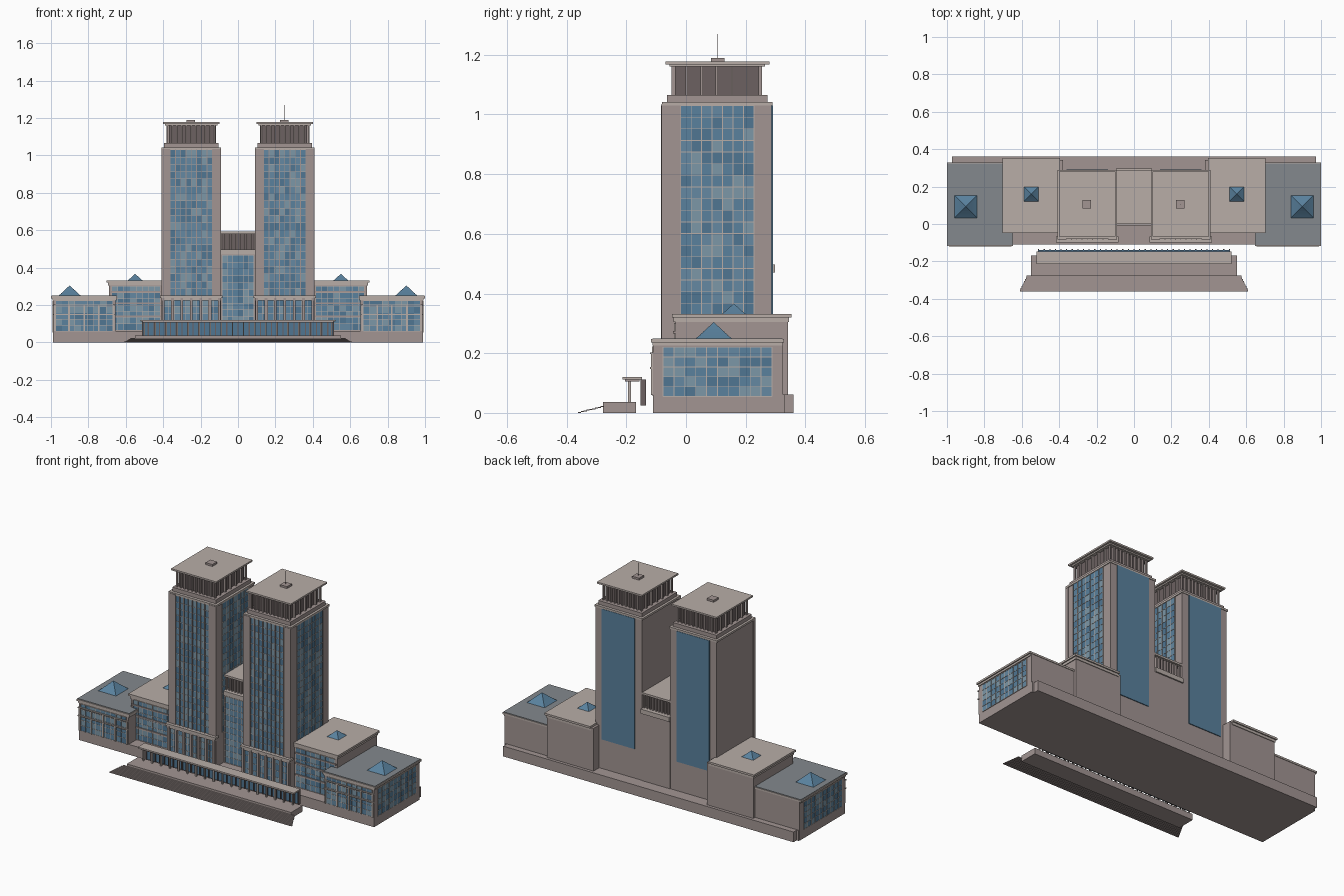
import bpy, bmesh, random
from mathutils import Vector

if "Cube" in bpy.data.objects:
    bpy.data.objects.remove(bpy.data.objects["Cube"])

random.seed(4)


def material(name, rgb):
    m = bpy.data.materials.new(name)
    m.diffuse_color = (*rgb, 1)
    m.use_nodes = True
    m.node_tree.nodes["Principled BSDF"].inputs["Base Color"].default_value = m.diffuse_color
    return m


WALL = material("stone", (0.36, 0.30, 0.29))
ROOF = material("pale_stone", (0.48, 0.42, 0.39))
SLATE = material("slate_roof", (0.23, 0.25, 0.27))
DARK = material("dark_louvre", (0.15, 0.12, 0.12))
GLASS = [material("glass_%d" % i, c) for i, c in enumerate(
    [(0.08, 0.18, 0.29), (0.10, 0.22, 0.34), (0.13, 0.25, 0.36), (0.20, 0.31, 0.39)])]


def add_box(bm, x0, x1, y0, y1, z0, z1, mat=0):
    v = [bm.verts.new((x, y, z)) for z in (z0, z1) for x, y in ((x0, y0), (x1, y0), (x1, y1), (x0, y1))]
    for f in ((3, 2, 1, 0), (4, 5, 6, 7), (0, 1, 5, 4), (1, 2, 6, 5), (2, 3, 7, 6), (3, 0, 4, 7)):
        bm.faces.new([v[i] for i in f]).material_index = mat


def finish(bm, name, mats):
    me = bpy.data.meshes.new(name)
    bmesh.ops.recalc_face_normals(bm, faces=bm.faces)
    bm.to_mesh(me)
    bm.free()
    for m in mats:
        me.materials.append(m)
    ob = bpy.data.objects.new(name, me)
    bpy.context.collection.objects.link(ob)
    return ob


def boxes(name, mat, *dims):
    bm = bmesh.new()
    for d in dims:
        add_box(bm, *d)
    return finish(bm, name, [mat])


def span(c, half):
    return c - half, c + half


def facade(name, axis, side, at, u0, u1, z0, z1, nu, nz):
    """Glass panels in mixed blues with a raised mullion grid, on a wall at x or y = at."""
    def put(bm, a, b, c, d, depth, mat=0):
        w = sorted((at - side * 0.002, at + side * depth))
        if axis == 'x':
            add_box(bm, *w, a, b, c, d, mat)
        else:
            add_box(bm, a, b, *w, c, d, mat)
    du, dz = (u1 - u0) / nu, (z1 - z0) / nz
    bm = bmesh.new()
    for i in range(nu):
        for j in range(nz):
            put(bm, u0 + i * du, u0 + i * du + du, z0 + j * dz, z0 + j * dz + dz, 0.002, random.randrange(4))
    finish(bm, name + "_glass", GLASS)
    bm = bmesh.new()
    for i in range(nu + 1):
        put(bm, *span(u0 + i * du, 0.0012), z0, z1, 0.004)
    for j in range(nz + 1):
        put(bm, u0, u1, *span(z0 + j * dz, 0.0012), 0.0035)
    finish(bm, name + "_mullions", [ROOF])


def skylight(name, cx, cy, half, z, h, n=5):
    """Pyramid of overlapping glass tiers."""
    bm = bmesh.new()
    for k in range(n):
        r0, r1 = half * (1 - k / n), half * (1 - (k + 1) / n) * 0.94 + 0.0005
        za, zb = z + h * k / n, z + h * (k + 1) / n
        ring = [[bm.verts.new((cx + sx * r, cy + sy * r, zz)) for sx, sy in ((-1, -1), (1, -1), (1, 1), (-1, 1))]
                for r, zz in ((r0, za), (r1, zb))]
        for i in range(4):
            j = (i + 1) % 4
            bm.faces.new((ring[0][i], ring[0][j], ring[1][j], ring[1][i]))
        bm.faces.new(ring[0][::-1])
        bm.faces.new(ring[1])
    finish(bm, name, [GLASS[1]])


def louvre_crown(name, x0, x1, y0, y1, z0, z1, nx, ny):
    """Dark recessed core surrounded by slim posts."""
    boxes(name + "_core", DARK, (x0 + .012, x1 - .012, y0 + .012, y1 - .012, z0, z1))
    posts = []
    for i in range(nx + 1):
        x = x0 + .005 + (x1 - x0 - .01) * i / nx
        posts += [(*span(x, .004), *span(y, .006), z0, z1) for y in (y0 + .006, y1 - .006)]
    for i in range(1, ny):
        y = y0 + (y1 - y0) * i / ny
        posts += [(*span(x, .006), *span(y, .004), z0, z1) for x in (x0 + .006, x1 - .006)]
    boxes(name + "_posts", WALL, *posts)


# Shared podium
boxes("podium", WALL, (-.985, .985, -.11, .33, 0, .062), (-.972, .972, .32, .36, 0, .062))

# Towers (not mirrored: the panelled side windows both face right)
for tag, cx in (("left", -.25), ("right", .25)):
    n = tag + "_tower"
    boxes(n + "_shaft", WALL, (*span(cx, .155), -.076, .287, .05, 1.04))
    boxes(n + "_corner_piers", WALL, *[(*span(cx + s * .136, .023), -.082, -.06, .06, 1.035) for s in (-1, 1)])
    boxes(n + "_setback", WALL, (*span(cx, .146), -.063, .273, 1.04, 1.065))
    boxes(n + "_parapet", ROOF, (*span(cx, .16), -.08, .29, 1.03, 1.042))
    facade(n + "_front", 'y', -1, -.076, cx - .112, cx + .112, .25, 1.03, 8, 20)
    boxes(n + "_front_fins", WALL, *[(*span(cx + .028 * i, .002), -.084, -.076, .25, 1.03) for i in range(-4, 5)])
    facade(n + "_side", 'x', 1, cx + .155, -.018, .228, .25, 1.03, 7, 20)
    boxes(n + "_back_glass", GLASS[1], (*span(cx, .11), .28, .292, .24, 1.03))
    louvre_crown(n + "_crown", cx - .132, cx + .132, -.048, .255, 1.065, 1.165, 10, 6)
    boxes(n + "_roof", ROOF, (*span(cx, .14), -.055, .265, 1.16, 1.168), (*span(cx, .151), -.068, .28, 1.168, 1.178))
    boxes(n + "_roof_hatch", WALL, (*span(cx - .003, .023), .083, .129, 1.178, 1.19))
    # Entrance colonnade at the foot
    facade(n + "_lobby", 'y', -1, -.083, cx - .15, cx + .15, .07, .235, 10, 4)
    boxes(n + "_colonnade", WALL, *[(*span(cx + .05 * i, .007), -.098, -.08, .06, .24) for i in range(-3, 4)])
    boxes(n + "_colonnade_cornice", ROOF, (*span(cx, .168), -.1, -.066, .238, .25),
          (*span(cx, .16), -.096, -.07, .225, .238))
boxes("antenna", DARK, (*span(.247, .001), *span(.106, .001), 1.19, 1.27))

# Central link block
boxes("link_body", WALL, (-.096, .096, 0, .29, .05, .47))
boxes("link_cornice", ROOF, (-.096, .096, -.008, .298, .47, .497))
louvre_crown("link_crown", -.094, .094, .012, .275, .497, .58, 9, 6)
boxes("link_roof", ROOF, (-.096, .096, 0, .285, .58, .592))
facade("link_front", 'y', -1, 0, -.085, .085, .065, .465, 6, 11)

# Stepped wings on both sides
for tag, s in (("left", -1), ("right", 1)):
    def mx(a, b):
        return sorted((s * a, s * b))

    n = tag + "_inner_wing"
    boxes(n + "_body", WALL, (*mx(.38, .69), -.036, .342, .05, .32))
    boxes(n + "_roof", ROOF, (*mx(.395, .702), -.047, .353, .32, .332), (*mx(.395, .695), -.042, .346, .305, .32))
    facade(n + "_front", 'y', -1, -.036, *mx(.415, .675), .065, .3, 8, 7)
    boxes(n + "_sills", WALL, *[(*mx(.41, .685), -.044, -.036, *span(z, .004)) for z in (.14, .21, .27)])
    skylight(n + "_skylight", s * .55, .16, .039, .332, .034)

    n = tag + "_outer_wing"
    boxes(n + "_body", WALL, (*mx(.655, .988), -.11, .325, 0, .238))
    boxes(n + "_cornice", ROOF, (*mx(.646, 1), -.117, .328, .236, .247), (*mx(.65, .993), -.112, .323, .225, .236))
    boxes(n + "_roof", SLATE, (*mx(.65, .996), -.112, .324, .246, .25))
    facade(n + "_front", 'y', -1, -.11, *mx(.67, .975), .06, .222, 9, 5)
    facade(n + "_end", 'x', s, s * .988, -.077, .288, .055, .22, 10, 5)
    boxes(n + "_front_bars", ROOF, *[(*mx(.655, .99), -.12, -.11, *span(z, .003)) for z in (.15, .2)],
          *[(*span(s * (.665 + .079 * i), .004), -.118, -.11, .06, .2) for i in range(5)])
    skylight(n + "_skylight", s * .9, .093, .06, .25, .054)

# Entrance canopy, glazed screen and platform
boxes("entrance_platform", WALL, (-.55, .55, -.278, -.168, 0, .036))
boxes("canopy_roof", ROOF, (-.522, .522, -.213, -.148, .112, .121))
boxes("canopy_beam", WALL, (-.51, .51, -.205, -.155, .106, .112))
boxes("canopy_columns", ROOF, *[(*span(-.5 + i / 17, .004), -.194, -.184, .036, .107) for i in range(18)])
boxes("entrance_glass", GLASS[0], (-.51, .51, -.146, -.14, .025, .112))
boxes("entrance_fins", DARK, *[(*span(-.51 + .03 * i, .003), -.153, -.134, .025, .112) for i in range(35)])

# Flared entrance steps
steps = []
for i in range(9):
    y, z = -.362 + .0095 * i, .0024 * i
    w = .61 - .0045 * i
    steps.append((-w, w, y, y + .0105, z, z + .0035))
boxes("entrance_steps", WALL, *steps)
